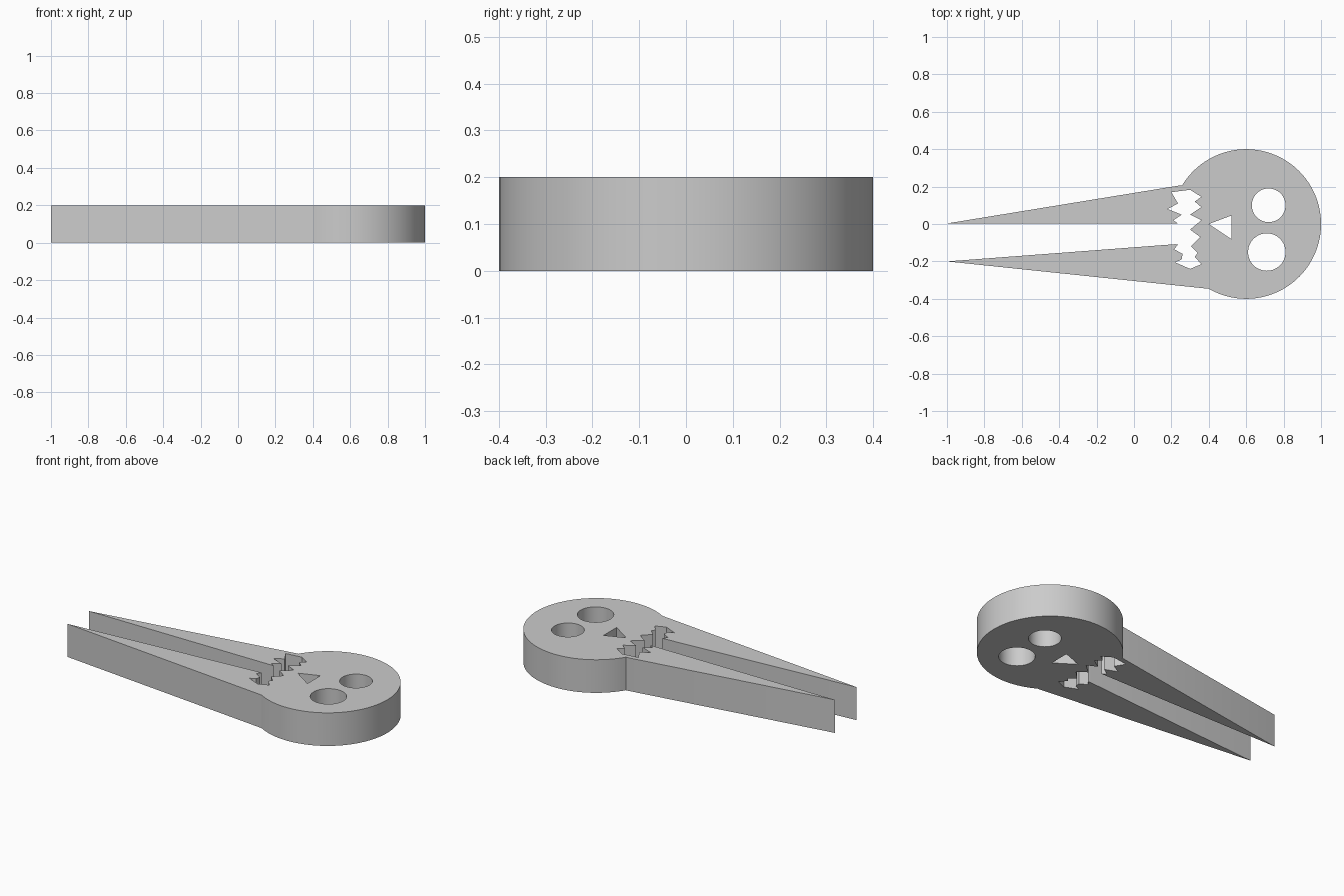
import bpy, bmesh
from math import cos, sin, radians

cube = bpy.data.objects.get("Cube")
if cube:
    bpy.data.objects.remove(cube, do_unlink=True)

THICKNESS = 0.2


def arc(cx, cy, r, start, end, steps):
    """Points along an arc, angles in degrees."""
    angles = [radians(start + (end - start) * i / steps) for i in range(steps + 1)]
    return [(cx + r * cos(a), cy + r * sin(a)) for a in angles]


def circle(cx, cy, r, steps=64):
    return arc(cx, cy, r, 0, 360, steps)[:-1]


# Round head, joined to the two tapering prongs
head = arc(0.6, 0, 0.4, -120, 149, 96)
upper_prong = [(0.25, 0.207), (-1, 0.003)]
lower_prong = [(-1, -0.2)]

# Jagged mouth between the prongs: upper teeth, back of the mouth, lower teeth
mouth = [
    (0.235, 0.003), (0.21, 0.02), (0.255, 0.05), (0.18, 0.08), (0.235, 0.11), (0.2, 0.17),
    (0.3, 0.183), (0.36, 0.145), (0.325, 0.12), (0.36, 0.09), (0.3, 0.05), (0.36, 0.02),
    (0.3, -0.03), (0.355, -0.07), (0.305, -0.12), (0.34, -0.155), (0.325, -0.175), (0.36, -0.215),
    (0.3, -0.24), (0.22, -0.205), (0.255, -0.19), (0.26, -0.16), (0.215, -0.135), (0.235, -0.11),
    (0.22, -0.108),
]

# Eye and nose openings go right through
loops = [
    head + upper_prong + mouth + lower_prong,
    circle(0.72, 0.1, 0.09),
    circle(0.71, -0.15, 0.1),
    [(0.4, 0), (0.52, 0.045), (0.52, -0.08)],
]

# Fill the outline around its openings, then extrude it to a plate
bm = bmesh.new()
edges = []
for loop in loops:
    verts = [bm.verts.new((x, y, 0)) for x, y in loop]
    edges += [bm.edges.new((v, verts[i - 1])) for i, v in enumerate(verts)]
bmesh.ops.triangle_fill(bm, use_beauty=True, edges=edges, normal=(0, 0, 1))
extruded = bmesh.ops.extrude_face_region(bm, geom=bm.faces[:], use_keep_orig=True)
top = [g for g in extruded["geom"] if isinstance(g, bmesh.types.BMVert)]
bmesh.ops.translate(bm, verts=top, vec=(0, 0, THICKNESS))
bmesh.ops.recalc_face_normals(bm, faces=bm.faces[:])

mesh = bpy.data.meshes.new("skull_clip")
bm.to_mesh(mesh)
bm.free()
clip = bpy.data.objects.new("skull_clip", mesh)
bpy.context.collection.objects.link(clip)

# Plain grey plastic
grey = bpy.data.materials.new("light_grey")
grey.use_nodes = True
colour = (0.6, 0.6, 0.6, 1)
grey.diffuse_color = colour
grey.node_tree.nodes["Principled BSDF"].inputs["Base Color"].default_value = colour
mesh.materials.append(grey)

bpy.ops.object.select_all(action="DESELECT")
clip.select_set(True)
bpy.context.view_layer.objects.active = clip
bpy.ops.object.shade_smooth_by_angle(angle=radians(20))
